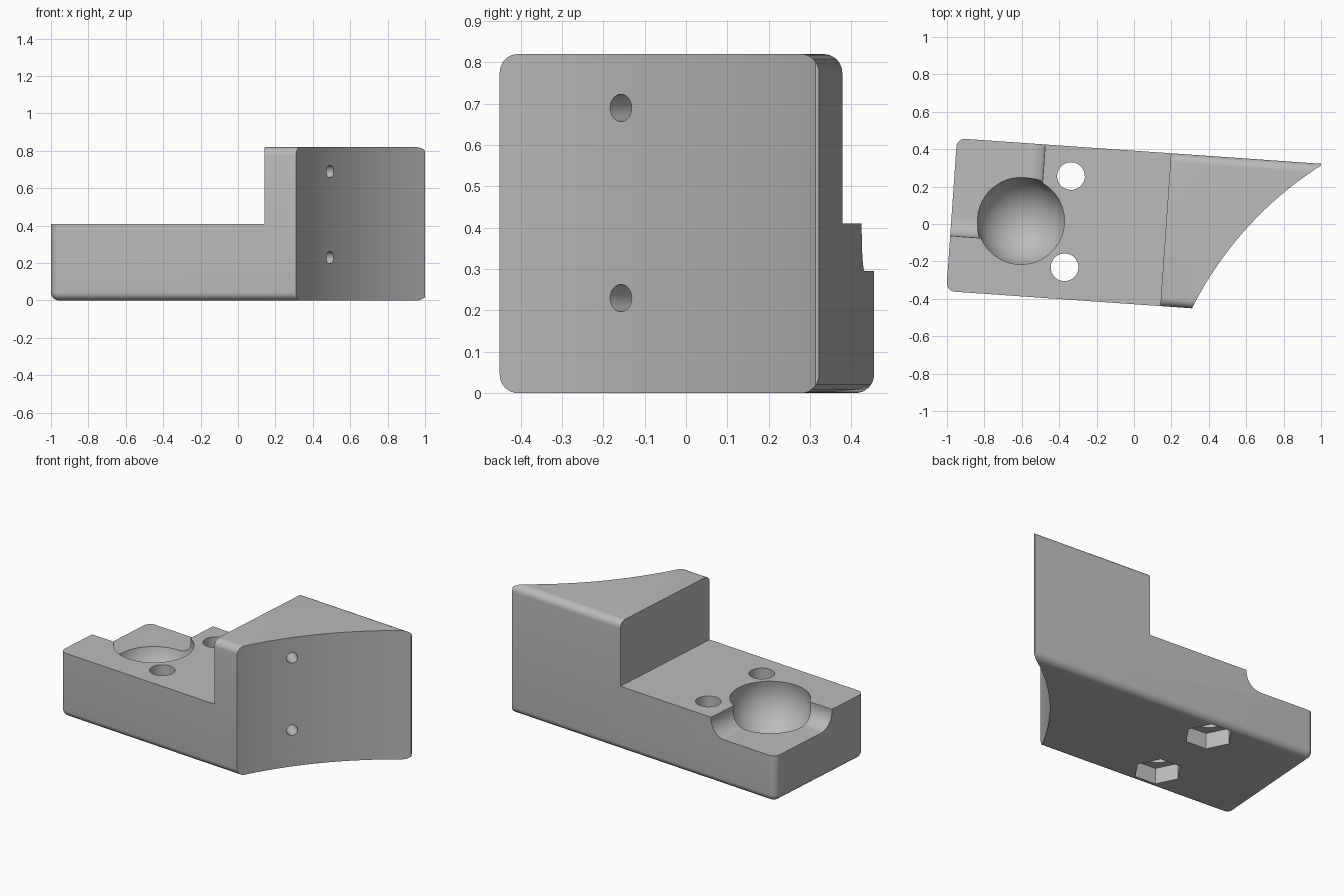
import bpy
import bmesh
import math
from mathutils import Matrix, Vector

if "Cube" in bpy.data.objects:
    bpy.data.objects.remove(bpy.data.objects["Cube"], do_unlink=True)

TURN = math.radians(-4)
TOP = 0.82
LEDGE = 0.41


def finish(bm, name):
    bmesh.ops.recalc_face_normals(bm, faces=bm.faces[:])
    mesh = bpy.data.meshes.new(name)
    bm.to_mesh(mesh)
    bm.free()
    obj = bpy.data.objects.new(name, mesh)
    bpy.context.collection.objects.link(obj)
    return obj


def box(name, low, high, radius=0.0, segments=8):
    low, high = Vector(low), Vector(high)
    bm = bmesh.new()
    bmesh.ops.create_cube(bm, size=1)
    bmesh.ops.scale(bm, vec=high - low, verts=bm.verts[:])
    bmesh.ops.translate(bm, vec=(low + high) / 2, verts=bm.verts[:])
    if radius:
        bmesh.ops.bevel(bm, geom=bm.edges[:], offset=radius, segments=segments,
                        profile=0.5, affect='EDGES')
    return finish(bm, name)


def rod(name, center, radius, length, sides, turn=None):
    bm = bmesh.new()
    bmesh.ops.create_cone(bm, cap_ends=True, segments=sides, radius1=radius,
                          radius2=radius, depth=length)
    if turn:
        bmesh.ops.transform(bm, matrix=turn, verts=bm.verts[:])
    bmesh.ops.translate(bm, vec=center, verts=bm.verts[:])
    return finish(bm, name)


def prism(name, outline, low, high):
    bm = bmesh.new()
    face = bm.faces.new([bm.verts.new((x, y, low)) for x, y in outline])
    side = bmesh.ops.extrude_face_region(bm, geom=[face])["geom"]
    bmesh.ops.translate(bm, vec=(0, 0, high - low),
                        verts=[v for v in side if isinstance(v, bmesh.types.BMVert)])
    return finish(bm, name)


# Rounded block that everything is cut from
block = box("mounting_block", (-0.976, -0.428, 0), (1.3, 0.391, TOP), 0.045)
cutters = []

# Step down to the ledge
cutters.append(box("step_cutter", (-1.5, -1, LEDGE), (0.171, 1, 1.2)))

# Concave end face with a blunted tip
center, reach = Vector((2.126, -1.174)), 1.935
outline = []
for i in range(33):
    a = math.radians(159 + (126.8 - 159) * i / 32)
    outline.append((center.x + reach * math.cos(a), center.y + reach * math.sin(a)))
outline += [(0.976, 0.382), (0.972, 0.4), (0.972, 0.8), (1.6, 0.8), (1.6, -0.8), (0.4, -0.8)]
cutters.append(prism("concave_end_cutter", outline, -0.3, 1.2))

# Lowered corner with filleted sides
cutters.append(box("corner_cutter", (-1.4, -0.132, 0.295), (-0.503, 0.9, 0.9), 0.1, 10))

# Ball socket
bm = bmesh.new()
bmesh.ops.create_uvsphere(bm, u_segments=48, v_segments=24, radius=0.24)
bmesh.ops.translate(bm, vec=(-0.604, -0.026, 0.352), verts=bm.verts[:])
cutters.append(finish(bm, "socket_cutter"))

# Bolt holes with hexagonal nut pockets underneath
for x, y in ((-0.354, 0.232), (-0.354, -0.257)):
    cutters.append(rod("bolt_hole_cutter", (x, y, 0.3), 0.074, 1, 32))
    cutters.append(rod("nut_pocket_cutter", (x, y, 0), 0.14, 0.2, 6,
                       Matrix.Rotation(math.radians(90), 4, 'Z')))

# Screw holes square to the concave face
aim = Vector((math.cos(math.radians(-34)), math.sin(math.radians(-34)), 0))
turn = aim.to_track_quat('Z', 'Y').to_matrix().to_4x4()
for z in (0.23, 0.69):
    cutters.append(rod("screw_hole_cutter", (0.505, -0.125, z), 0.033, 0.5, 24, turn))

# Apply the cuts
bpy.ops.object.select_all(action='DESELECT')
bpy.context.view_layer.objects.active = block
block.select_set(True)
for cutter in cutters:
    cutter.hide_render = True
    mod = block.modifiers.new("cut", 'BOOLEAN')
    mod.operation = 'DIFFERENCE'
    mod.solver = 'EXACT'
    mod.object = cutter
    bpy.ops.object.modifier_apply(modifier=mod.name)
for cutter in cutters:
    bpy.data.objects.remove(cutter, do_unlink=True)

# Final placement and finish
block.data.transform(Matrix.Rotation(TURN, 4, 'Z'))
gray = bpy.data.materials.new("plain_gray")
gray.use_nodes = True
color = (0.5, 0.5, 0.5, 1)
gray.diffuse_color = color
gray.node_tree.nodes["Principled BSDF"].inputs["Base Color"].default_value = color
block.data.materials.clear()
block.data.materials.append(gray)
for poly in block.data.polygons:
    poly.material_index = 0
bpy.ops.object.shade_smooth_by_angle(angle=math.radians(30))
